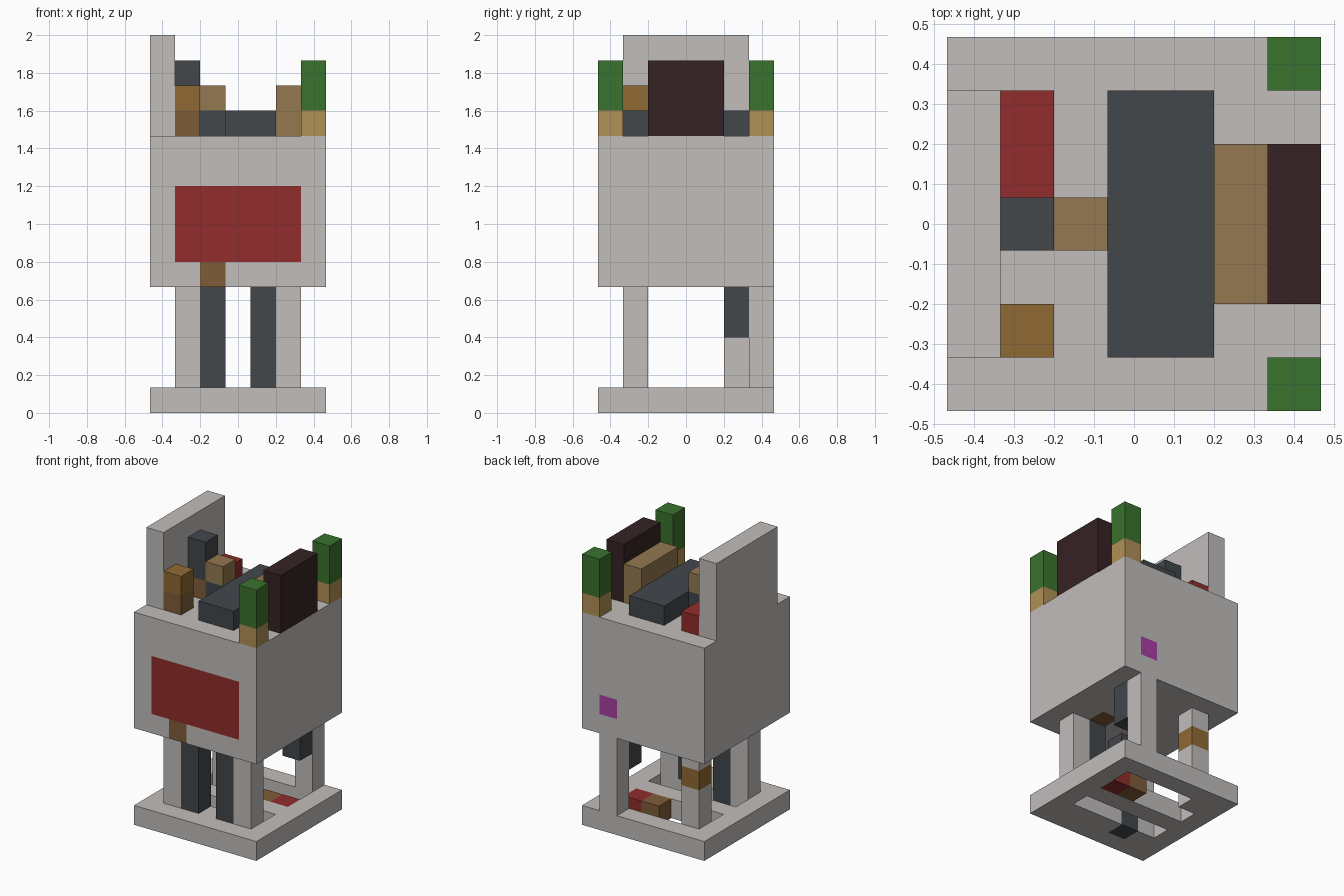
import bpy
import bmesh
from mathutils import Vector

default = bpy.data.objects.get("Cube")
if default:
    bpy.data.objects.remove(default, do_unlink=True)

U = 2 / 15                      # one block
SHIFT = Vector((3.5, 3.5, 0))   # centres the 7 x 7 block plan


def linear(hex_code):
    values = [int(hex_code[i:i + 2], 16) / 255 for i in range(0, 6, 2)]
    return [v / 12.92 if v < 0.04 else ((v + 0.055) / 1.055) ** 2.4 for v in values] + [1]


def material(name, hex_code):
    mat = bpy.data.materials.new(name)
    mat.use_nodes = True
    mat.diffuse_color = linear(hex_code)
    shader = next(n for n in mat.node_tree.nodes if n.type == "BSDF_PRINCIPLED")
    shader.inputs["Base Color"].default_value = linear(hex_code)
    shader.inputs["Roughness"].default_value = 0.9
    return mat


grey = material("light_grey", "c1bdbb")
red = material("red", "912c2c")
brown = material("brown", "7f5c38")
slate = material("slate", "42474b")
green = material("green", "3a722e")
sand = material("sand", "b19057")
ochre = material("ochre", "906a33")
tan = material("tan", "937950")
umber = material("dark_brown", "362223")
purple = material("purple", "a83fa2")


def finish(name, bm, *mats):
    """Turn block coordinates into a scaled, centred object."""
    for v in bm.verts:
        v.co = (v.co - SHIFT) * U
    bmesh.ops.recalc_face_normals(bm, faces=bm.faces)
    mesh = bpy.data.meshes.new(name)
    bm.to_mesh(mesh)
    bm.free()
    for mat in mats:
        mesh.materials.append(mat)
    obj = bpy.data.objects.new(name, mesh)
    bpy.context.collection.objects.link(obj)
    return obj


def block(low, high):
    bm = bmesh.new()
    bmesh.ops.create_cube(bm, size=1)
    low, high = Vector(low), Vector(high)
    for v in bm.verts:
        v.co = (low + high) / 2 + v.co * (high - low)
    return bm


def box(name, mat, low, high):
    return finish(name, block(low, high), mat)


def column(name, x, y, *parts):
    """One-block-wide column of (material, bottom, top) parts."""
    for i, (mat, z0, z1) in enumerate(parts):
        box(f"{name}_{i + 1}", mat, (x, y, z0), (x + 1, y + 1, z1))


# Base slab with openings, front row first
PLAN = ["#######",
        "##.####",
        "#.....#",
        "#######",
        "#.....#",
        "##....#",
        "#######"]
bm = bmesh.new()
bmesh.ops.create_grid(bm, x_segments=7, y_segments=7, size=3.5)
bmesh.ops.translate(bm, vec=SHIFT, verts=bm.verts)
holes = []
for f in bm.faces:
    c = f.calc_center_median()
    if PLAN[int(c.y)][int(c.x)] == ".":
        holes.append(f)
bmesh.ops.delete(bm, geom=holes, context="FACES")
top = bmesh.ops.extrude_face_region(bm, geom=bm.faces[:])["geom"]
bmesh.ops.translate(bm, vec=(0, 0, 1), verts=[g for g in top if isinstance(g, bmesh.types.BMVert)])
finish("base_slab", bm, grey)

# Coloured blocks lying in the base opening
box("base_red_block", red, (5, 4, 0), (6, 5, 1))
box("base_brown_block", brown, (4, 4, 0), (5, 5, 1))

# Legs and inner posts
for side, x in (("right", 1), ("left", 5)):
    column(f"front_{side}_leg", x, 1, (grey, 1, 5))
column("back_left_leg", 5, 6, (grey, 1, 5))
column("back_right_leg", 1, 5, (grey, 1, 3), (ochre, 3, 4), (grey, 4, 5))
column("inner_post_right", 2, 1, (slate, 0, 5))
column("inner_post_left", 4, 1, (slate, 1, 5))
column("hanging_block", 5, 5, (slate, 3, 5))

# Main body, cut so painted panels are faces of the box
bm = block((0, 0, 5), (7, 7, 11))
cuts = {(1, 0, 0): range(1, 7), (0, 1, 0): (2, 3), (0, 0, 1): (6, 7, 9)}
for axis, places in cuts.items():
    for p in places:
        geom = bm.verts[:] + bm.edges[:] + bm.faces[:]
        bmesh.ops.bisect_plane(bm, geom=geom, plane_co=Vector(axis) * p, plane_no=axis)
for f in bm.faces:
    c = f.calc_center_median()
    if c.y < 0.01:                                   # front sign and its post
        if 1 < c.x < 6 and 6 < c.z < 9:
            f.material_index = 1
        elif 2 < c.x < 3 and c.z < 6:
            f.material_index = 2
    elif c.y > 6.99 and 5 < c.x < 6 and 6 < c.z < 7:  # back patch
        f.material_index = 3
    elif c.z < 5.01 and 4 < c.x < 5 and 2 < c.y < 3:  # underside patch
        f.material_index = 2
finish("body", bm, grey, red, brown, purple)

# Roof furniture
box("tall_side_wall", grey, (0, 1, 11), (1, 6, 15))
box("long_slate_slab", slate, (3, 1, 11), (5, 6, 12))
box("tan_bench", tan, (5, 2, 11), (6, 5, 13))
box("dark_panel", umber, (6, 2, 11), (7, 5, 14))
box("red_low_block", red, (1, 4, 11), (2, 6, 12))
column("ochre_post", 1, 1, (brown, 11, 12), (ochre, 12, 13))
column("slate_post", 1, 3, (brown, 11, 12), (slate, 12, 14))
column("tan_post", 2, 3, (slate, 11, 12), (tan, 12, 13))
for end, y in (("front", 0), ("back", 6)):
    column(f"{end}_planter", 6, y, (sand, 11, 12), (green, 12, 14))
